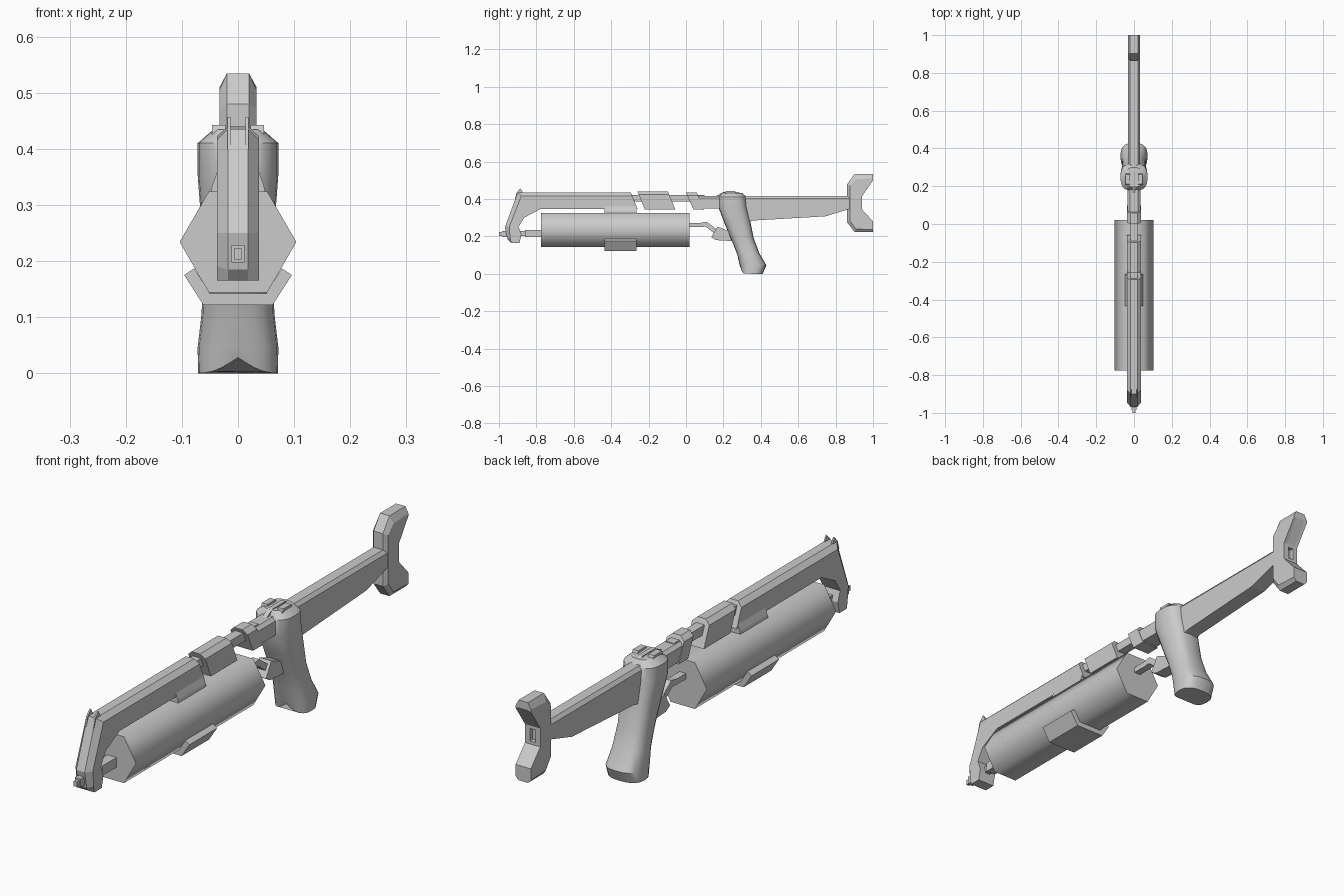
import bpy, bmesh, math


def finish(name, bm, angle=None):
    bmesh.ops.recalc_face_normals(bm, faces=bm.faces)
    me = bpy.data.meshes.new(name)
    bm.to_mesh(me)
    bm.free()
    ob = bpy.data.objects.new(name, me)
    bpy.context.collection.objects.link(ob)
    if angle:
        bpy.ops.object.select_all(action='DESELECT')
        ob.select_set(True)
        bpy.context.view_layer.objects.active = ob
        bpy.ops.object.shade_smooth_by_angle(angle=math.radians(angle))
    return ob


def loft(name, rings, angle=None):
    """Skin a list of equal-length point rings and cap both ends."""
    bm = bmesh.new()
    vs = [[bm.verts.new(p) for p in r] for r in rings]
    n = len(vs[0])
    for a, b in zip(vs, vs[1:]):
        for i in range(n):
            j = (i + 1) % n
            bm.faces.new((a[i], a[j], b[j], b[i]))
    bm.faces.new(vs[0])
    bm.faces.new(vs[-1])
    return finish(name, bm, angle)


def slab(name, layers, x0=0):
    """Side (y, z) profiles at growing half widths, mirrored over x = x0."""
    seq = [(-w, p) for w, p in reversed(layers)] + list(layers)
    # outer profile sits at the outer width, full profile at the inner width
    return loft(name, [[(x0 + x, y, z) for y, z in p] for x, p in seq])


def box(name, x, y, z):
    prof = [(y[0], z[0]), (y[1], z[0]), (y[1], z[1]), (y[0], z[1])]
    return slab(name, [((x[1] - x[0]) / 2, prof)], (x[0] + x[1]) / 2)


def extrude_y(name, section, y0, y1, angle=None):
    return loft(name, [[(x, y, z) for x, z in section] for y in (y0, y1)], angle)


# hexagonal main tube, smooth along its sides
hexagon = [(0.104 * math.cos(k * math.pi / 3), 0.234 + 0.104 * math.sin(k * math.pi / 3))
           for k in range(6)]
extrude_y("main_tube", hexagon, -0.775, 0.02, 65)

# upper housing with hooked nose, chamfered along top and front
under = [(-0.955, 0.185), (-0.935, 0.165), (-0.89, 0.165), (-0.88, 0.21),
         (-0.895, 0.25), (-0.865, 0.30), (-0.78, 0.345), (-0.258, 0.345)]
slab("upper_housing", [
    (0.018, [(-0.90, 0.435), (-0.968, 0.25)] + under + [(-0.295, 0.435)]),
    (0.037, [(-0.88, 0.417), (-0.945, 0.25), (-0.94, 0.19)] + under[1:] + [(-0.288, 0.417)])])

# slanted collars behind the housing
for name, a, b, top in (("large_collar", -0.26, -0.097, 0.44), ("small_collar", 0.0, 0.058, 0.435)):
    slab(name, [
        (0.018, [(a, top), (a + 0.04, 0.343), (b + 0.04, 0.343), (b, top)]),
        (0.037, [(a + 0.007, top - 0.017), (a + 0.04, 0.343), (b + 0.04, 0.343), (b + 0.007, top - 0.017)])])
box("connecting_rod", (-0.018, 0.018), (-0.29, 0.1), (0.385, 0.42))

# sight fins
for s in (-1, 1):
    slab("sight_fin", [(0.003, [(-0.915, 0.40), (-0.905, 0.435), (-0.885, 0.457), (-0.87, 0.43),
                                (-0.86, 0.41)])], s * 0.016)

# nozzle and front coupling
box("nozzle", (-0.012, 0.012), (-0.985, -0.93), (0.197, 0.229))
box("nozzle_tip", (-0.007, 0.007), (-1.0, -0.98), (0.203, 0.222))
box("coupling_rod", (-0.011, 0.011), (-0.90, -0.85), (0.203, 0.229))
box("coupling_block", (-0.02, 0.02), (-0.862, -0.77), (0.197, 0.235))

# clamps around the tube
extrude_y("top_clamp", [(-0.05, 0.315), (0.05, 0.315), (0.046, 0.335), (0.037, 0.36),
                        (-0.037, 0.36), (-0.046, 0.335)], -0.435, -0.265)
extrude_y("bottom_clamp", [(-0.096, 0.175), (-0.062, 0.122), (0.062, 0.122), (0.096, 0.175),
                           (0.078, 0.187), (0.05, 0.142), (-0.05, 0.142), (-0.078, 0.187)],
          -0.435, -0.265)

# rear feed arm and trigger block
slab("feed_arm", [(0.014, [(0.01, 0.25), (0.01, 0.272), (0.075, 0.272), (0.11, 0.278),
                           (0.175, 0.23), (0.16, 0.21), (0.105, 0.252), (0.075, 0.25)])])
slab("trigger_block", [(0.026, [(0.135, 0.195), (0.168, 0.252), (0.225, 0.23),
                                (0.245, 0.175), (0.16, 0.18)])])

# receiver beam and stock
slab("receiver_beam", [
    (0.022, [(0.058, 0.417), (0.09, 0.35), (0.25, 0.35), (0.25, 0.417)]),
    (0.035, [(0.062, 0.405), (0.09, 0.35), (0.25, 0.35), (0.25, 0.405)])])
low = [(0.88, 0.345), (0.87, 0.345), (0.745, 0.307), (0.365, 0.285), (0.28, 0.27)]
slab("stock", [
    (0.02, [(0.25, 0.417), (0.88, 0.417)] + low),
    (0.031, [(0.25, 0.403), (0.88, 0.403)] + low)])

# forked butt plate with a slot in its rear face
rear = [(1.0, 0.505), (0.942, 0.415), (0.942, 0.343), (1.0, 0.28)]
butt = slab("butt_plate", [
    (0.02, [(0.862, 0.48), (0.902, 0.534)] + [(1.0, 0.534)] + rear + [(1.0, 0.222), (0.902, 0.222), (0.862, 0.275)]),
    (0.033, [(0.876, 0.472), (0.908, 0.505)] + [(1.0, 0.51)] + [(1.0, 0.5)] + rear[1:] +
     [(1.0, 0.235), (0.908, 0.24), (0.876, 0.283)])])
cutter = box("slot_cutter", (-0.012, 0.012), (0.925, 0.96), (0.355, 0.403))
cutter.hide_render = True
cutter.hide_set(True)
cut = butt.modifiers.new("slot", 'BOOLEAN')
cut.object, cut.operation, cut.solver = cutter, 'DIFFERENCE', 'EXACT'

# pistol grip: raked rounded sections (front y, back y, front z, back z, half width)
sections = [(0.195, 0.30, 0.435, 0.432, 0.045), (0.175, 0.32, 0.41, 0.41, 0.072),
            (0.175, 0.325, 0.35, 0.36, 0.072), (0.21, 0.342, 0.26, 0.29, 0.066),
            (0.25, 0.362, 0.165, 0.19, 0.062), (0.275, 0.392, 0.10, 0.11, 0.065),
            (0.287, 0.43, 0.045, 0.045, 0.072), (0.298, 0.41, 0.0, 0.0, 0.071)]
rings = []
N = 20
for k, (yf, yb, zf, zb, w) in enumerate(sections):
    ring = []
    for i in range(N):
        t = 2 * math.pi * i / N
        c, s = (math.copysign(abs(v) ** 0.75, v) for v in (math.cos(t), math.sin(t)))
        f = (s + 1) / 2
        z = zf + (zb - zf) * f
        if k == len(sections) - 1:
            z += 0.028 * (1 - abs(c)) ** 2 * (s < 0)
        ring.append((w * c, yf + (yb - yf) * f, z))
    rings.append(ring)
loft("pistol_grip", rings, 40)

# ridge and paired levers on top of the grip
slab("grip_ridge", [(0.009, [(0.15, 0.41), (0.20, 0.437), (0.28, 0.437), (0.33, 0.41)])])
for s in (-1, 1):
    slab("thumb_lever", [(0.012, [(0.205, 0.42), (0.212, 0.442), (0.262, 0.442), (0.272, 0.42)])],
         s * 0.034)
